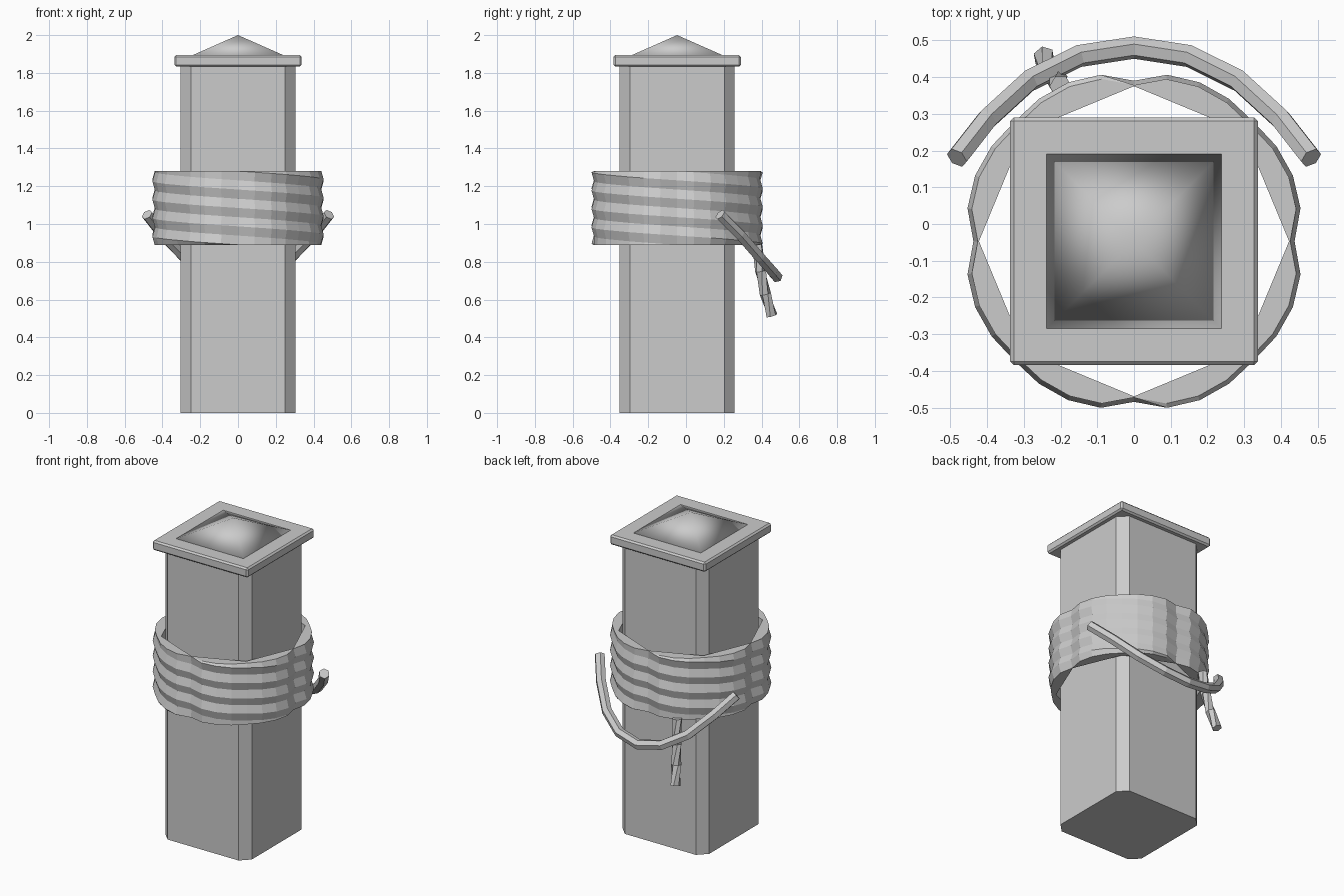
import bpy, bmesh, math
from mathutils import Vector

if "Cube" in bpy.data.objects:
    bpy.data.objects.remove(bpy.data.objects["Cube"])

CY = -0.047  # the post sits slightly forward; loose rope hangs behind


def finish(bm, name, smooth=False):
    bmesh.ops.recalc_face_normals(bm, faces=bm.faces)
    me = bpy.data.meshes.new(name)
    bm.to_mesh(me)
    bm.free()
    for p in me.polygons:
        p.use_smooth = smooth
    ob = bpy.data.objects.new(name, me)
    bpy.context.collection.objects.link(ob)
    return ob


def box(name, half, z0, z1, bevel, vertical_only):
    bm = bmesh.new()
    bmesh.ops.create_cube(bm, size=1)
    for v in bm.verts:
        v.co = (v.co.x * 2 * half, v.co.y * 2 * half + CY, z0 + (v.co.z + 0.5) * (z1 - z0))
    edges = [e for e in bm.edges
             if not vertical_only or abs(e.verts[0].co.z - e.verts[1].co.z) > 0.01]
    bmesh.ops.bevel(bm, geom=edges, offset=bevel, segments=1, affect='EDGES')
    return finish(bm, name)


# chamfered post and square cap
box("post", 0.305, 0, 1.84, 0.055, True)
box("cap_slab", 0.337, 1.833, 1.895, 0.01, False)

# low pyramid on the cap
bm = bmesh.new()
base = [bm.verts.new((0.24 * sx, CY + 0.24 * sy, 1.894))
        for sx, sy in ((-1, -1), (1, -1), (1, 1), (-1, 1))]
tip = bm.verts.new((0, CY, 2.0))
bm.faces.new(base)
for i in range(4):
    bm.faces.new((base[i], base[(i + 1) % 4], tip))
finish(bm, "cap_pyramid", True)

# wound rope: helical ridges, flat top and bottom, pinched at the middle of each side
N, Z0, Z1 = 32, 0.89, 1.28
ROW = (Z1 - Z0) / 8
DROP = 4 * ROW / N


def polar(k, r, z):
    a = 2 * math.pi * k / N
    return Vector((r * math.cos(a), CY + r * math.sin(a), z))


def outer_r(k):
    return (0.437, 0.462, 0.468, 0.466, 0.46, 0.466, 0.468, 0.462)[k % 8]


def outer(k, j):
    z = Z0 + j * ROW - k * DROP
    if z <= Z0 + 1e-5 or z >= Z1 - 1e-5:
        return polar(k, outer_r(k) - 0.012, min(max(z, Z0), Z1))
    return polar(k, outer_r(k) - (0.014 if j % 2 == 0 else 0), z)


def inner(k, z):
    # chords of an octagon
    a = math.radians((k % 4) * 360 / N)
    r = 0.422 * math.cos(math.pi / 8) / math.cos(a - math.pi / 8)
    return polar(k, r, z)


bm = bmesh.new()
quads = []
for k in range(N):
    for j in range(-1, 14):
        quads.append((outer(k, j), outer(k + 1, j), outer(k + 1, j + 1), outer(k, j + 1)))
    for z in (Z0, Z1):
        quads.append((polar(k, outer_r(k) - 0.012, z), polar(k + 1, outer_r(k + 1) - 0.012, z),
                      inner(k + 1, z), inner(k, z)))
    quads.append((inner(k, Z0), inner(k + 1, Z0), inner(k + 1, Z1), inner(k, Z1)))
for q in quads:
    pts = []
    for p in q:
        if all((p - o).length > 1e-5 for o in pts):
            pts.append(p)
    if len(pts) > 2:
        bm.faces.new([bm.verts.new(p) for p in pts])
bmesh.ops.remove_doubles(bm, verts=bm.verts, dist=1e-4)
finish(bm, "wound_rope")


def tube(name, path, radius, sides=6, twist=0.0):
    bm = bmesh.new()
    pts = [Vector(p) for p in path]
    rings = []
    for i, p in enumerate(pts):
        t = (pts[min(i + 1, len(pts) - 1)] - pts[max(i - 1, 0)]).normalized()
        u = t.cross(Vector((0, 0.745, 0.667)) if abs(t.z) < 0.8 else Vector((0, 1, 0))).normalized()
        w = t.cross(u)
        rings.append([bm.verts.new(p + radius * (u * math.cos(a) + w * math.sin(a)))
                      for a in (2 * math.pi * s / sides + twist * i for s in range(sides))])
    for r0, r1 in zip(rings, rings[1:]):
        for s in range(sides):
            n = (s + 1) % sides
            bm.faces.new((r0[s], r0[n], r1[n], r1[s]))
    bm.faces.new(rings[0])
    bm.faces.new(rings[-1])
    return finish(bm, name)


# slack loop hanging behind the post, mirrored about x
half = [(0.482, 0.18, 1.05), (0.40, 0.285, 0.945), (0.285, 0.39, 0.825), (0.15, 0.457, 0.75)]
loop = [(-x, y, z) for x, y, z in half] + [(0, 0.48, 0.722)] + half[::-1]
tube("slack_loop", loop, 0.031)

# loose rope end
tube("rope_end", [(-0.20, 0.375, 0.90), (-0.21, 0.395, 0.75),
                  (-0.225, 0.42, 0.63), (-0.245, 0.455, 0.515)], 0.03, twist=0.8)
